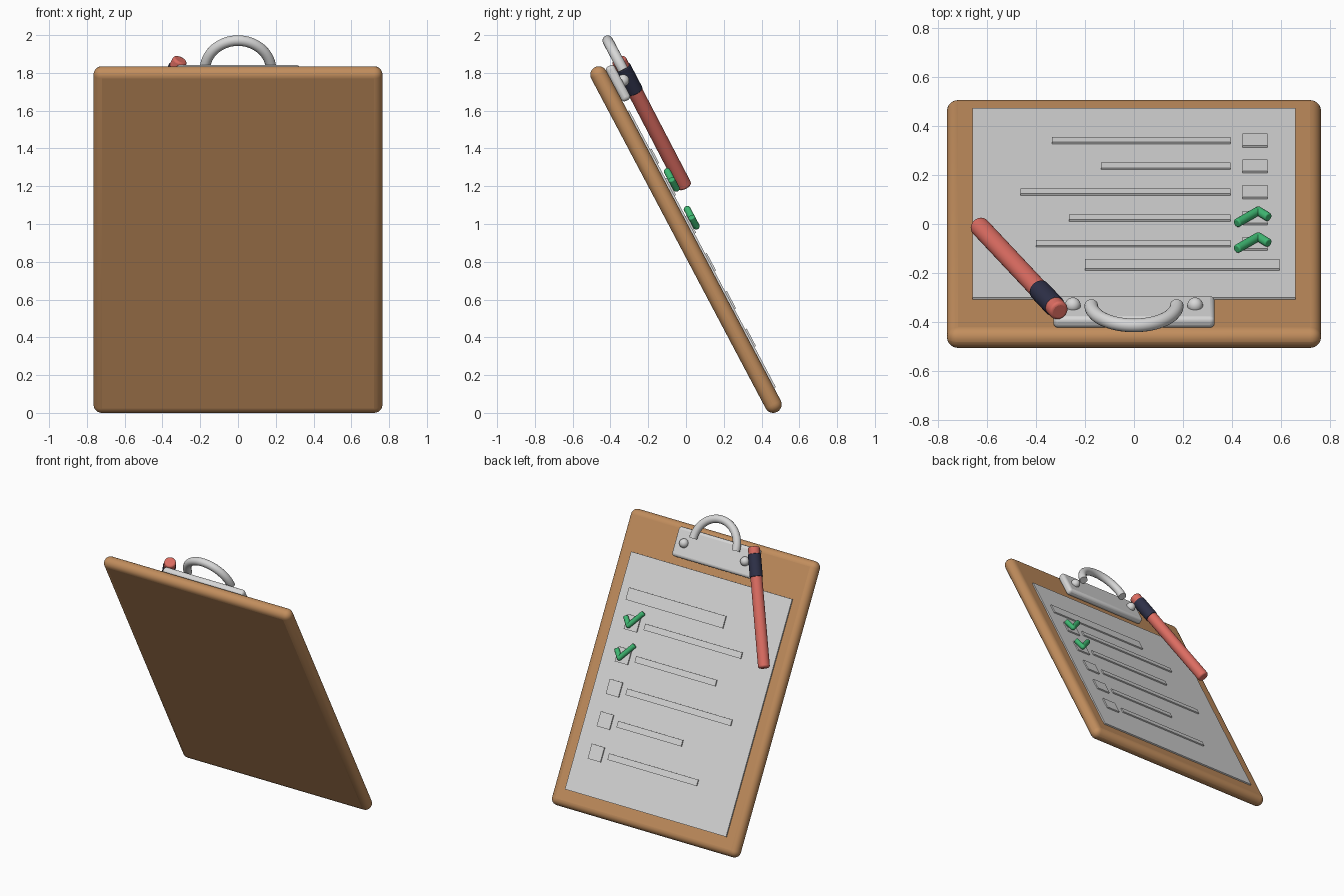
import bpy, bmesh, math
from mathutils import Matrix, Vector

if "Cube" in bpy.data.objects:
    bpy.data.objects.remove(bpy.data.objects["Cube"])


def material(name, rgb):
    m = bpy.data.materials.new(name)
    m.use_nodes = True
    m.diffuse_color = (*rgb, 1)
    bsdf = next(n for n in m.node_tree.nodes if n.type == 'BSDF_PRINCIPLED')
    bsdf.inputs["Base Color"].default_value = (*rgb, 1)
    return m


WOOD = material("wood brown", (0.54, 0.27, 0.11))
PAPER = material("paper white", (0.68, 0.68, 0.68))
METAL = material("clip metal", (0.68, 0.68, 0.68))
RED = material("pencil red", (0.71, 0.15, 0.12))
GREEN = material("tick green", (0.05, 0.48, 0.17))
NAVY = material("band navy", (0.027, 0.03, 0.065))

# Leaning frame: local x runs across, y up the board, z out of its written face
up = Vector((0, -0.4676, 0.884)).normalized()
across = Vector((-1, 0, 0))
FRAME = Matrix((across, up, across.cross(up))).transposed().to_4x4()
FRAME = Matrix.Translation((0, 0, 0.9175)) @ FRAME


def finish(bm, name, mat, bevel=0, segments=4):
    mesh = bpy.data.meshes.new(name)
    bmesh.ops.recalc_face_normals(bm, faces=bm.faces)
    bm.to_mesh(mesh)
    bm.free()
    ob = bpy.data.objects.new(name, mesh)
    bpy.context.collection.objects.link(ob)
    ob.matrix_world = FRAME
    mesh.materials.append(mat)
    if bevel:
        mod = ob.modifiers.new("Bevel", 'BEVEL')
        mod.width, mod.segments = bevel, segments
        mod.limit_method = 'ANGLE'
    bpy.ops.object.select_all(action='DESELECT')
    bpy.context.view_layer.objects.active = ob
    ob.select_set(True)
    bpy.ops.object.shade_smooth_by_angle(angle=math.radians(35))
    return ob


def box(name, mat, x, y, z, bevel=0, segments=4):
    """Box from (low, high) ranges along each local axis."""
    bm = bmesh.new()
    bmesh.ops.create_cube(bm, size=1)
    for v in bm.verts:
        v.co = [r[0] if c < 0 else r[1] for c, r in zip(v.co, (x, y, z))]
    return finish(bm, name, mat, bevel, segments)


def rod(name, mat, a, b, radius, bevel=0):
    a, b = Vector(a), Vector(b)
    d = b - a
    bm = bmesh.new()
    place = Matrix.Translation((a + b) / 2) @ d.to_track_quat('Z', 'Y').to_matrix().to_4x4()
    bmesh.ops.create_cone(bm, cap_ends=True, segments=32, radius1=radius,
                          radius2=radius, depth=d.length, matrix=place)
    return finish(bm, name, mat, bevel, 3)


def ball(name, mat, centre, radius, squash=1):
    bm = bmesh.new()
    place = Matrix.Translation(centre) @ Matrix.Diagonal((1, 1, squash, 1))
    bmesh.ops.create_uvsphere(bm, u_segments=24, v_segments=16, radius=radius, matrix=place)
    return finish(bm, name, mat)


def tube(name, mat, points, radius, sides=16):
    """Round tube swept along points lying in one plane parallel to the board."""
    bm = bmesh.new()
    pts = [Vector(p) for p in points]
    rings = []
    for i, p in enumerate(pts):
        t = (pts[min(i + 1, len(pts) - 1)] - pts[max(i - 1, 0)]).normalized()
        side = t.cross(Vector((0, 0, 1)))
        angles = [math.tau * k / sides for k in range(sides)]
        rings.append([bm.verts.new(p + radius * (side * math.cos(a) + Vector((0, 0, math.sin(a)))))
                      for a in angles])
    for r, s in zip(rings, rings[1:]):
        for k in range(sides):
            n = (k + 1) % sides
            bm.faces.new((r[k], r[n], s[n], s[k]))
    bm.faces.new(rings[0])
    bm.faces.new(rings[-1])
    return finish(bm, name, mat)


# Board and sheet
box("board", WOOD, (-0.765, 0.765), (-1.032, 1.032), (-0.045, 0.045), 0.0445, 6)
box("paper_sheet", PAPER, (-0.66, 0.66), (-0.912, 0.745), (0.044, 0.055))

# Heading bar, then rows of check boxes and text bars
box("heading_bar", PAPER, (-0.595, 0.2), (0.425, 0.51), (0.05, 0.064))
ROW_STEP = 0.226
for i, end in enumerate((0.40, 0.265, 0.465, 0.135, 0.335)):
    y = 0.285 - ROW_STEP * i
    box(f"text_bar_{i + 1}", PAPER, (-0.395, end), (y - 0.022, y + 0.022), (0.05, 0.064))
    box(f"check_box_{i + 1}", PAPER, (-0.547, -0.443), (y - 0.052, y + 0.052), (0.05, 0.064))

# Tick marks on the first two rows
for i in range(2):
    drop = -ROW_STEP * i
    left, corner, right = [(x, y + drop, 0.081)
                           for x, y in ((-0.55, 0.32), (-0.508, 0.264), (-0.42, 0.373))]
    rod(f"tick_short_{i + 1}", GREEN, left, corner, 0.018, 0.006)
    rod(f"tick_long_{i + 1}", GREEN, corner, right, 0.018, 0.006)
    ball(f"tick_corner_{i + 1}", GREEN, corner, 0.018)

# Clip plate, rivets and hanging loop
box("clip_plate", METAL, (-0.33, 0.33), (0.797, 1.003), (0.043, 0.095), 0.02, 4)
for side, x in (("left", -0.25), ("right", 0.25)):
    ball(f"rivet_{side}", METAL, (x, 0.9, 0.1), 0.032)
arc = [(0.175 * math.cos(math.pi * k / 32), 0.95 + 0.175 * math.sin(math.pi * k / 32), 0.126)
       for k in range(33)]
tube("clip_loop", METAL, arc, 0.028)

# Pencil resting across the clip corner
top, tip = Vector((0.305, 1.01, 0.13)), Vector((0.635, 0.25, 0.125))
rod("pencil_body", RED, top, tip, 0.04, 0.012)
rod("pencil_band", NAVY, top.lerp(tip, 0.06), top.lerp(tip, 0.25), 0.044, 0.004)
